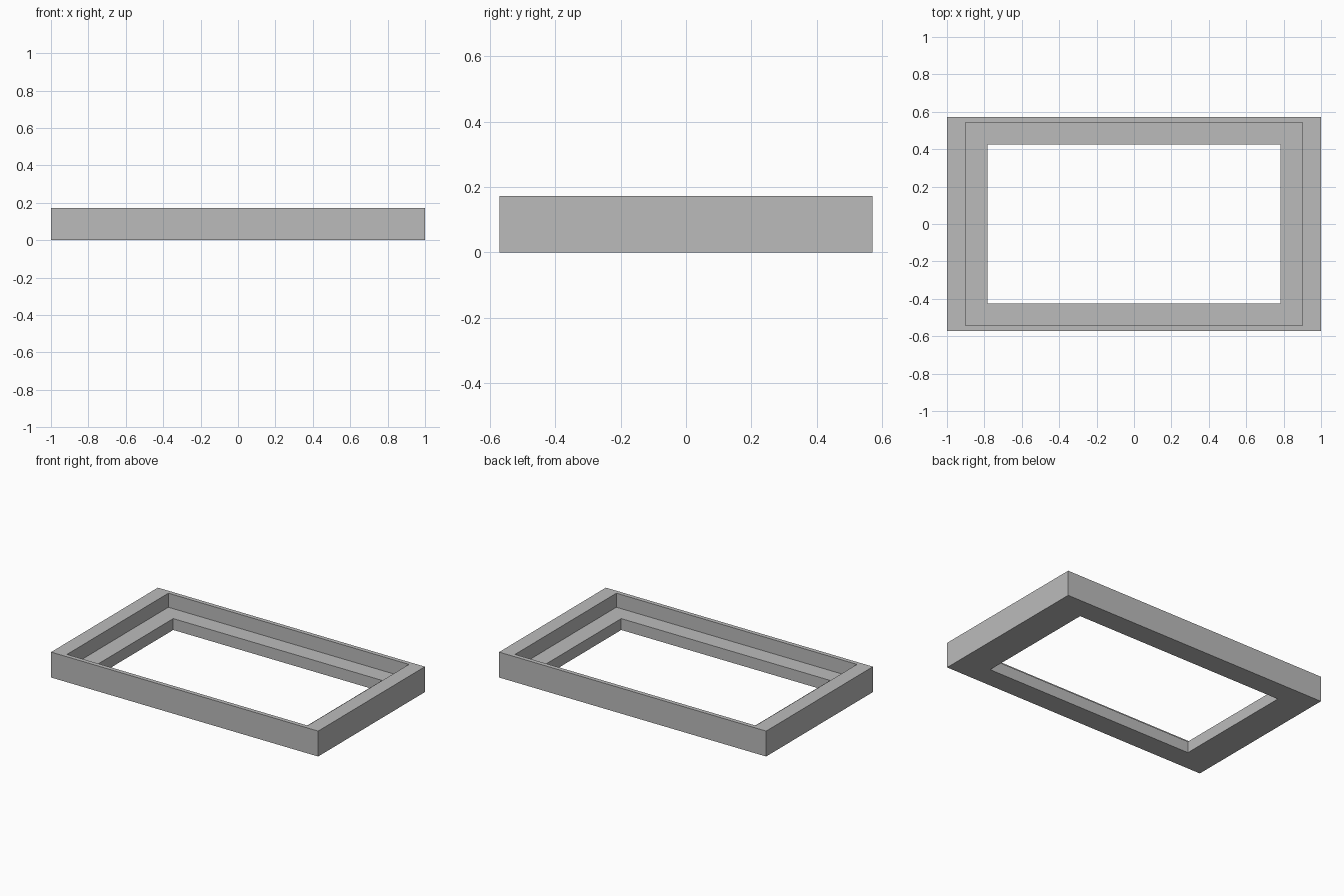
import bpy
import bmesh

cube = bpy.data.objects.get("Cube")
if cube:
    bpy.data.objects.remove(cube, do_unlink=True)

# Plain grey material
grey = bpy.data.materials.new("neutral grey")
grey.use_nodes = True
colour = (0.5, 0.5, 0.5, 1)
grey.diffuse_color = colour
grey.node_tree.nodes["Principled BSDF"].inputs["Base Color"].default_value = colour

# Half-sizes of the rectangles and the heights of the frame
outer = (1.0, 0.571)
recess = (0.901, 0.542)
opening = (0.782, 0.424)
top, ledge = 0.172, 0.077

# Stepped section, going up the outside and down the inside
section = [(outer, 0), (outer, top), (recess, top),
           (recess, ledge), (opening, ledge), (opening, 0)]


def rectangle(bm, half, z):
    x, y = half
    corners = [(-x, -y), (x, -y), (x, y), (-x, y)]
    return [bm.verts.new((cx, cy, z)) for cx, cy in corners]


# Join each rectangle to the next, closing the section underneath
bm = bmesh.new()
rings = [rectangle(bm, half, z) for half, z in section]
for ring, following in zip(rings, rings[1:] + rings[:1]):
    for i in range(4):
        j = (i + 1) % 4
        bm.faces.new((ring[i], ring[j], following[j], following[i]))
bmesh.ops.recalc_face_normals(bm, faces=bm.faces)

mesh = bpy.data.meshes.new("rebated_frame")
bm.to_mesh(mesh)
bm.free()
mesh.materials.append(grey)
frame = bpy.data.objects.new("rebated_frame", mesh)
bpy.context.collection.objects.link(frame)
